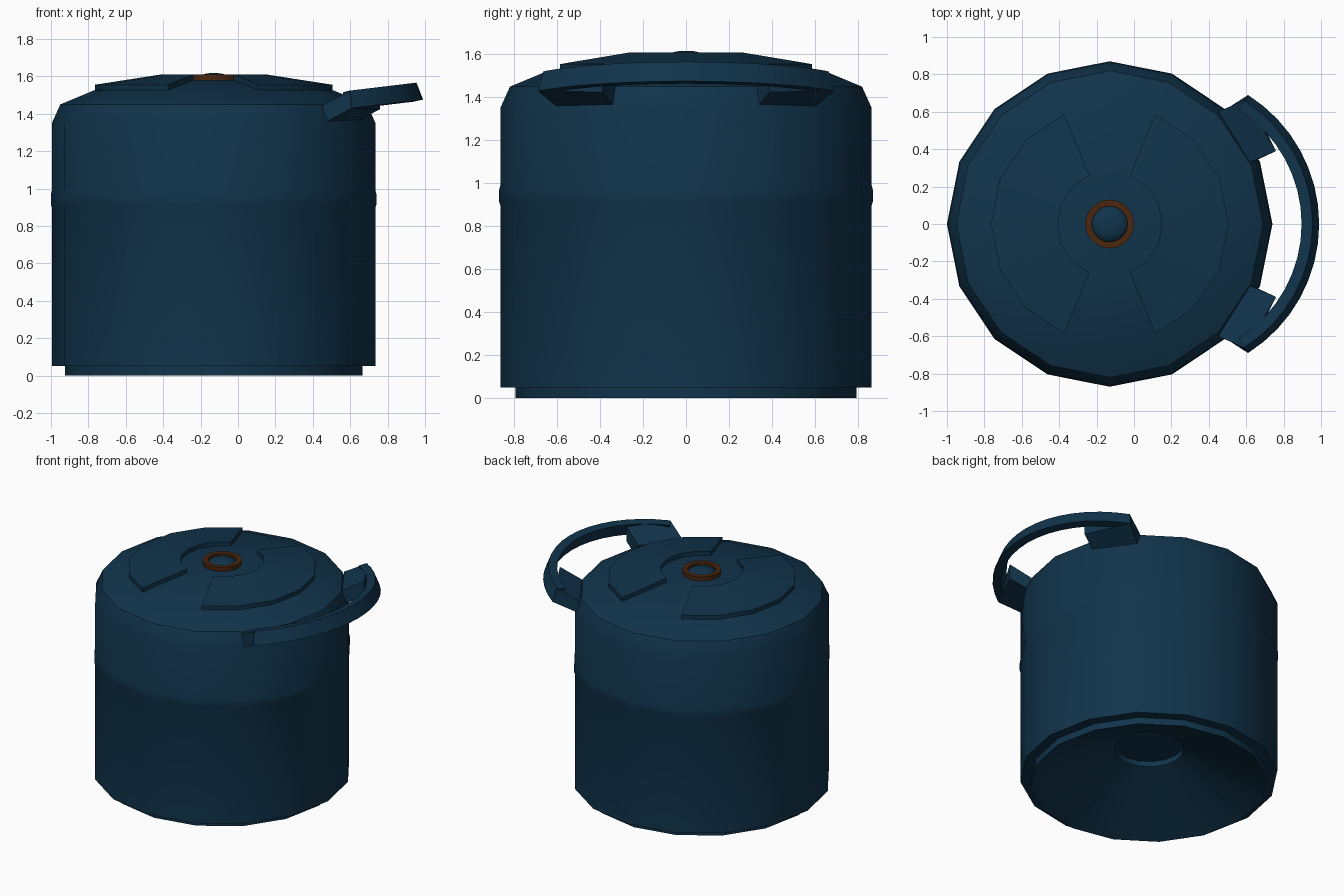
import bpy, bmesh
from math import sin, cos, pi, radians

if "Cube" in bpy.data.objects:
    bpy.data.objects.remove(bpy.data.objects["Cube"], do_unlink=True)

CX = -0.13  # axis of the canister


def make_material(name, rgb):
    m = bpy.data.materials.new(name)
    m.use_nodes = True
    m.diffuse_color = (*rgb, 1)
    m.node_tree.nodes["Principled BSDF"].inputs["Base Color"].default_value = (*rgb, 1)
    return m


NAVY = make_material("navy_blue", (0.0055, 0.034, 0.071))
COPPER = make_material("dark_copper", (0.067, 0.019, 0.005))


def finish(name, bm, mat, smooth=True):
    bmesh.ops.remove_doubles(bm, verts=bm.verts, dist=1e-5)
    bmesh.ops.recalc_face_normals(bm, faces=bm.faces)
    mesh = bpy.data.meshes.new(name)
    bm.to_mesh(mesh)
    bm.free()
    mesh.materials.append(mat)
    obj = bpy.data.objects.new(name, mesh)
    bpy.context.collection.objects.link(obj)
    if smooth:
        bpy.ops.object.select_all(action="DESELECT")
        obj.select_set(True)
        bpy.context.view_layer.objects.active = obj
        bpy.ops.object.shade_smooth_by_angle(angle=radians(30))
    return obj


def skin(bm, rows, wrap):
    """Bridge rows of points; wrap closes each row."""
    vs = [[bm.verts.new(p) for p in row] for row in rows]
    for a, b in zip(vs, vs[1:]):
        n = len(a)
        for i in range(n if wrap else n - 1):
            j = (i + 1) % n
            bm.faces.new((a[i], a[j], b[j], b[i]))
    return vs


def lathe(name, profile, sides, mat, closed=False):
    bm = bmesh.new()
    rings = [[(CX + r * cos(2 * pi * i / sides), r * sin(2 * pi * i / sides), z)
              for i in range(sides)] for r, z in profile]
    if closed:
        rings.append(rings[0])
    vs = skin(bm, rings, True)
    if not closed:
        bm.faces.new(vs[0])
        bm.faces.new(vs[-1])
    return finish(name, bm, mat)


# Body: hollow underside, foot, wall with faint band, shoulder and lid
lathe("canister_body", [
    (0.235, 0.30), (0.235, 0.26), (0.795, 0), (0.795, 0.05), (0.865, 0.05),
    (0.865, 0.9), (0.87, 0.915), (0.87, 0.97), (0.865, 0.99),
    (0.865, 1.35), (0.82, 1.45), (0.64, 1.525), (0.28, 1.58)], 16, NAVY)

# Raised lid panels on both sides
for name, base in (("left_lid_panel", 0), ("right_lid_panel", pi)):
    bm = bmesh.new()
    rows = []
    for i in range(-3, 4):
        a = base + i * pi / 8
        rows.append([(CX + r * cos(a), r * sin(a), z) for r, z in
                     ((0.635, 1.52), (0.635, 1.555), (0.28, 1.61), (0.28, 1.575))])
    vs = skin(bm, rows, True)
    bm.faces.new(vs[0])
    bm.faces.new(vs[-1])
    finish(name, bm, NAVY)

# Button and its ring
lathe("button_ring", [(0.095, 1.575), (0.13, 1.575), (0.13, 1.61), (0.095, 1.61)],
      32, COPPER, closed=True)
lathe("lid_button", [(0.097, 1.575)] +
      [(0.097 * cos(t * pi / 16), 1.58 + 0.038 * sin(t * pi / 16)) for t in range(8)],
      32, NAVY)


# Curved handle grip, lying in a gently tilted plane
def grip_point(angle, radius, lift):
    x = 0.174 + radius * cos(angle)
    return (x, radius * sin(angle), 1.43 + 0.12 * (x - 0.61) + lift)


bm = bmesh.new()
rows = []
for i in range(17):
    a = radians(57.7) * (i / 8 - 1)
    rows.append([grip_point(a, r, lift) for r, lift in
                 ((0.816, 0), (0.78, 0.095), (0.722, 0.09), (0.76, -0.005))])
vs = skin(bm, rows, True)
bm.faces.new(vs[0])
bm.faces.new(vs[-1])
finish("handle_grip", bm, NAVY)

# Arms joining the grip to the shoulder
for name, s in (("back_handle_arm", 1), ("front_handle_arm", -1)):
    bm = bmesh.new()
    top = [(0.45, 0.60 * s, 1.445), (0.595, 0.665 * s, 1.52),
           (0.76, 0.39 * s, 1.535), (0.62, 0.33 * s, 1.455)]
    bottom = [(0.47, 0.60 * s, 1.355), (0.61, 0.69 * s, 1.43),
              (0.76, 0.39 * s, 1.425), (0.63, 0.33 * s, 1.355)]
    vs = skin(bm, [bottom, top], True)
    bm.faces.new(vs[0])
    bm.faces.new(vs[-1])
    finish(name, bm, NAVY, smooth=False)
